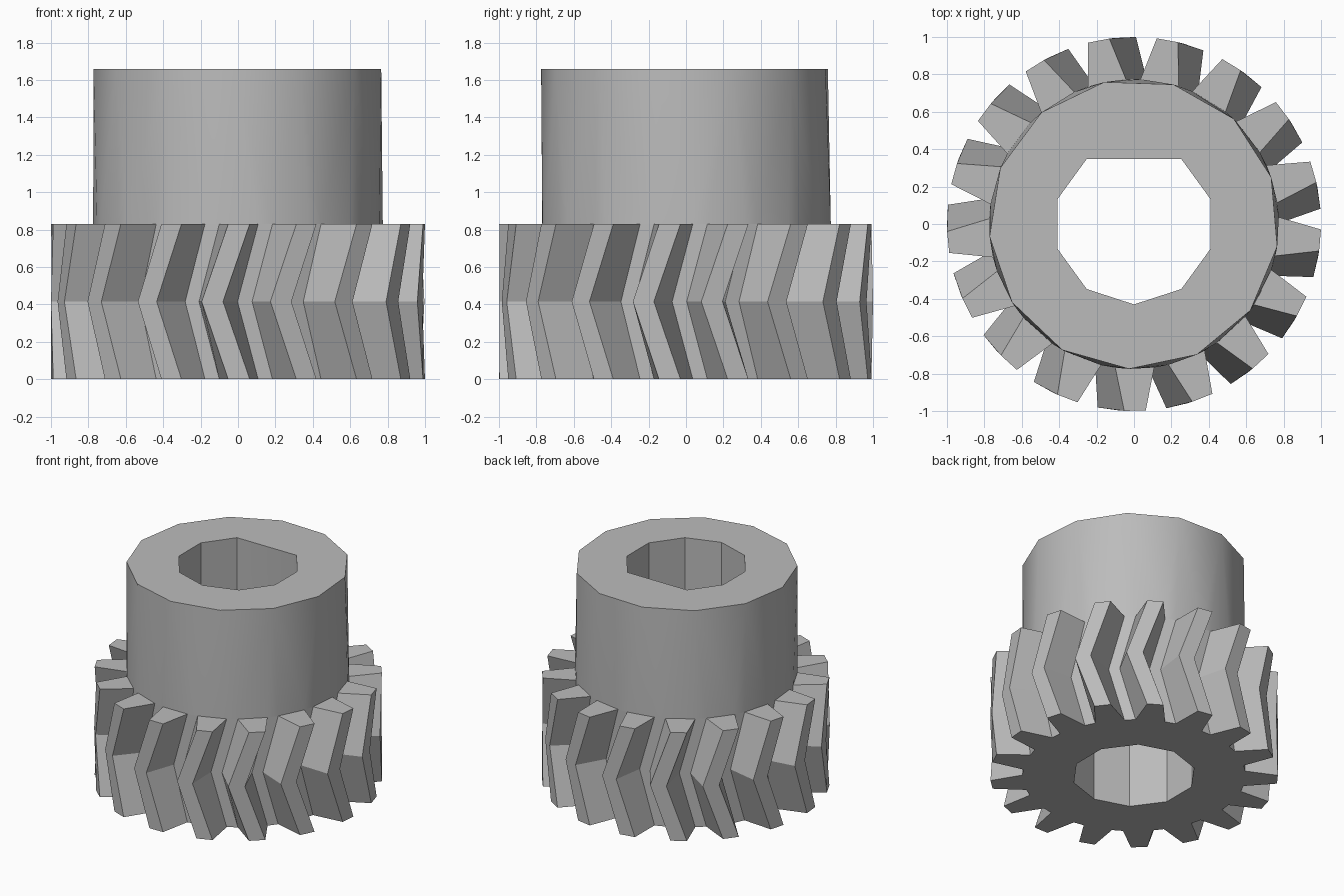
import bpy, bmesh
from math import radians, cos, sin, pi

cube = bpy.data.objects.get("Cube")
if cube:
    bpy.data.objects.remove(cube)

TEETH = 17
PITCH = 2 * pi / TEETH
ROOT_R, TIP_R, BORE_R = 0.775, 1.0, 0.43
GEAR_TOP, HUB_TOP = 0.83, 1.66
TOOTH_START = radians(270.3)
TWIST = radians(8.2)
TIP_HALF, ROOT_HALF = radians(3.3), radians(7.7)

steel = bpy.data.materials.new("plain_grey")
steel.use_nodes = True
grey = (0.5, 0.5, 0.5, 1)
steel.diffuse_color = grey
steel.node_tree.nodes["Principled BSDF"].inputs["Base Color"].default_value = grey


def polar(bm, r, a, z):
    return bm.verts.new((r * cos(a), r * sin(a), z))


def tooth_ring(bm, z, turn):
    """Gear outline: root, tip, tip, root for every tooth."""
    ring = []
    for i in range(TEETH):
        mid = TOOTH_START + turn + i * PITCH
        for r, off in ((ROOT_R, -ROOT_HALF), (TIP_R, -TIP_HALF),
                       (TIP_R, TIP_HALF), (ROOT_R, ROOT_HALF)):
            ring.append(polar(bm, r, mid + off, z))
    return ring


def bore_ring(bm, z):
    """Ten-sided bore whose back corner flattens out toward the top."""
    ring = []
    for i in range(10):
        flat = 1 - (1 - cos(pi / 5)) * z / HUB_TOP if i == 5 else 1
        ring.append(polar(bm, BORE_R * flat, -pi / 2 + i * pi / 5, z))
    return ring


def skin(bm, low, high):
    n = len(low)
    for i in range(n):
        j = (i + 1) % n
        bm.faces.new((low[i], low[j], high[j], high[i]))


def annulus(bm, outer, inner):
    edges = []
    for ring in (outer, inner):
        for a, b in zip(ring, ring[1:] + ring[:1]):
            edges.append(bm.edges.get((a, b)) or bm.edges.new((a, b)))
    bmesh.ops.triangle_fill(bm, edges=edges, use_beauty=True)


def finish(bm, name):
    bmesh.ops.recalc_face_normals(bm, faces=bm.faces[:])
    mesh = bpy.data.meshes.new(name)
    bm.to_mesh(mesh)
    bm.free()
    mesh.materials.append(steel)
    obj = bpy.data.objects.new(name, mesh)
    bpy.context.collection.objects.link(obj)
    bpy.ops.object.select_all(action='DESELECT')
    obj.select_set(True)
    bpy.context.view_layer.objects.active = obj
    bpy.ops.object.shade_smooth_by_angle(angle=radians(30))


# Herringbone gear: the outline twists back at mid height
bm = bmesh.new()
bottom = tooth_ring(bm, 0, 0)
middle = tooth_ring(bm, GEAR_TOP / 2, -TWIST)
top = tooth_ring(bm, GEAR_TOP, 0)
skin(bm, bottom, middle)
skin(bm, middle, top)
for i in range(0, len(top), 4):
    bm.faces.new(top[i:i + 4])
bore_low = bore_ring(bm, 0)
skin(bm, bore_low, bore_ring(bm, GEAR_TOP))
annulus(bm, bottom, bore_low)
finish(bm, "herringbone_gear")

# Hub: tooth roots below blend into a thirteen-sided top
bm = bmesh.new()
for i in range(TEETH):
    for off in (-ROOT_HALF, ROOT_HALF):
        polar(bm, ROOT_R, TOOTH_START + i * PITCH + off, GEAR_TOP)
rim = [polar(bm, ROOT_R, radians(18.8) + i * 2 * pi / 13, HUB_TOP) for i in range(13)]
bmesh.ops.convex_hull(bm, input=bm.verts[:])
bm.normal_update()
caps = [f for f in bm.faces if abs(f.normal.z) > 0.9]
bmesh.ops.delete(bm, geom=caps, context='FACES_ONLY')
loose = [e for e in bm.edges if not e.link_faces]
bmesh.ops.delete(bm, geom=loose, context='EDGES')
bore_high = bore_ring(bm, HUB_TOP)
skin(bm, bore_ring(bm, GEAR_TOP), bore_high)
annulus(bm, rim, bore_high)
finish(bm, "hub")
